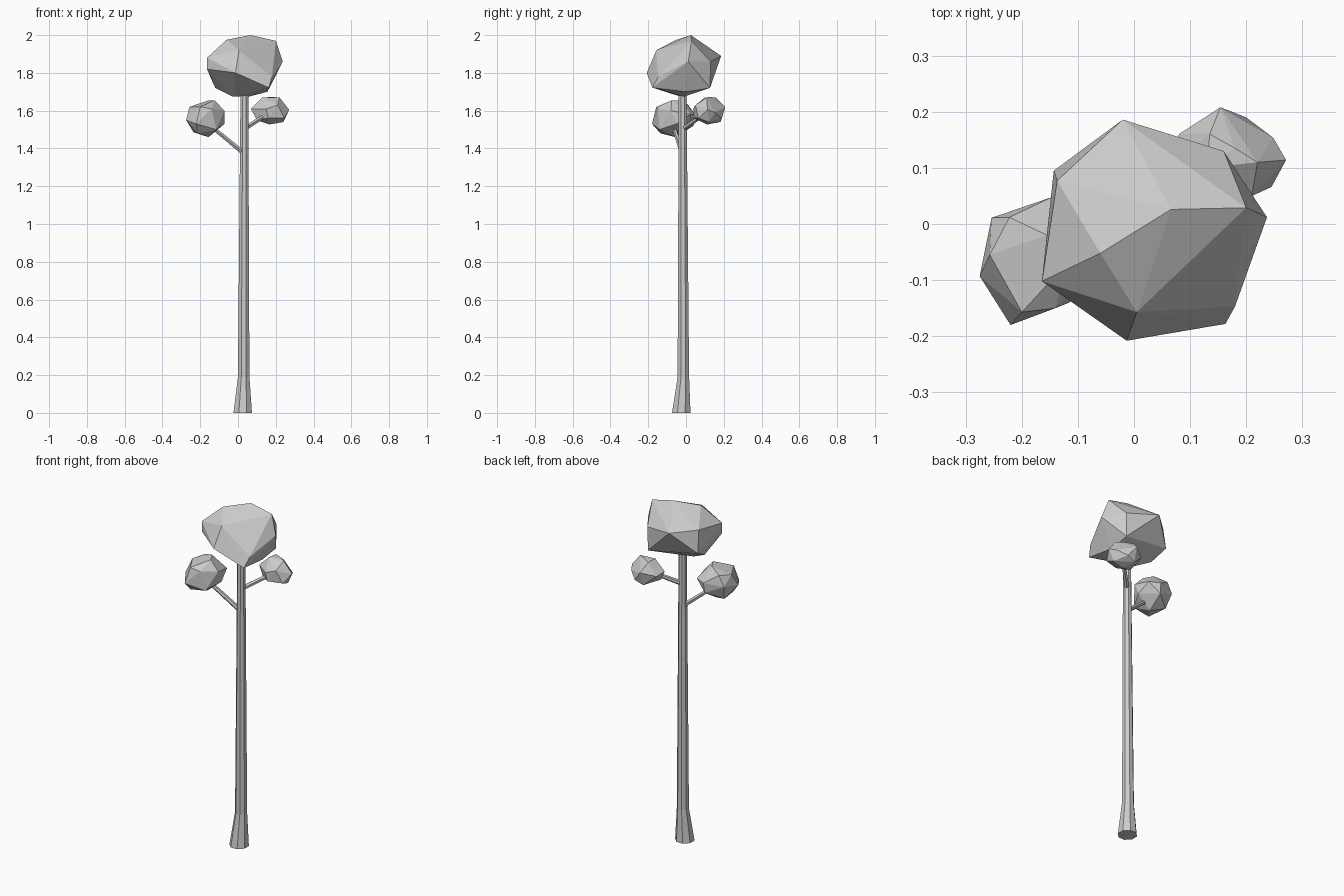
import bpy, bmesh, math
from mathutils import Vector


def finish(name, bm):
    bmesh.ops.recalc_face_normals(bm, faces=bm.faces[:])
    me = bpy.data.meshes.new(name)
    bm.to_mesh(me)
    bm.free()
    ob = bpy.data.objects.new(name, me)
    bpy.context.collection.objects.link(ob)
    return ob


def tube(name, stations, sides, upright=False):
    """Tapered faceted tube through (x, y, z, radius) stations."""
    bm = bmesh.new()
    axis = Vector(stations[-1][:3]) - Vector(stations[0][:3])
    if upright:
        axis = Vector((0, 0, 1))
    u = axis.cross(Vector((0, 1, 0))).normalized()
    v = axis.cross(u).normalized()
    rings = []
    for x, y, z, r in stations:
        ring = []
        for i in range(sides):
            a = 2 * math.pi * (i + 0.5) / sides
            ring.append(bm.verts.new(Vector((x, y, z)) + r * (math.cos(a) * u + math.sin(a) * v)))
        rings.append(ring)
    for lo, hi in zip(rings, rings[1:]):
        for i in range(sides):
            j = (i + 1) % sides
            bm.faces.new((lo[i], lo[j], hi[j], hi[i]))
    bm.faces.new(rings[0])
    bm.faces.new(rings[-1])
    return finish(name, bm)


def clump(name, points):
    """Faceted leaf mass: convex hull of a few key corners."""
    bm = bmesh.new()
    for p in points:
        bm.verts.new(p)
    res = bmesh.ops.convex_hull(bm, input=bm.verts[:])
    loose = [v for v in bm.verts if not v.link_faces]
    bmesh.ops.delete(bm, geom=loose, context='VERTS')
    return finish(name, bm)


# Trunk with flared foot
tube("trunk", [(0.025, -0.025, 0, 0.053), (0.03, -0.014, 0.19, 0.033),
               (0.034, -0.018, 1.75, 0.022)], 8, upright=True)

# Side branches
tube("left_branch", [(0.025, -0.02, 1.38, 0.014), (-0.14, -0.065, 1.515, 0.011)], 6)
tube("right_branch", [(0.035, -0.015, 1.505, 0.014), (0.16, 0.1, 1.585, 0.011)], 6)

# Main crown
clump("crown", [
    (-0.02, 0.186, 1.89), (0.16, 0.13, 1.86), (0.158, 0.127, 1.72),
    (-0.143, 0.095, 1.77), (-0.137, 0.077, 1.90), (0.066, 0.026, 2.0),
    (0.20, 0.029, 1.97), (0.237, 0.012, 1.86), (0.18, -0.147, 1.78),
    (0.163, -0.178, 1.722), (-0.013, -0.208, 1.80), (0.005, -0.157, 1.92),
    (-0.164, -0.102, 1.88), (-0.164, -0.1, 1.82), (-0.06, -0.052, 1.975),
    (-0.12, 0.0, 1.72), (-0.03, -0.03, 1.675), (0.06, -0.01, 1.675),
    (0.156, 0.0, 1.70)])

# Left leaf clump
clump("left_clump", [
    (-0.22, -0.18, 1.53), (-0.2, -0.157, 1.62), (-0.14, -0.15, 1.61),
    (-0.115, -0.14, 1.50), (-0.275, -0.093, 1.55), (-0.257, -0.055, 1.62),
    (-0.222, 0.012, 1.63), (-0.254, 0.011, 1.57), (-0.124, -0.075, 1.655),
    (-0.155, -0.02, 1.655), (-0.146, 0.048, 1.58), (-0.15, 0.04, 1.52),
    (-0.072, -0.08, 1.60), (-0.072, -0.05, 1.53), (-0.085, 0.02, 1.58),
    (-0.156, -0.055, 1.46), (-0.235, -0.02, 1.485), (-0.215, -0.135, 1.48)])

# Right leaf clump
clump("right_clump", [
    (0.154, 0.208, 1.62), (0.20, 0.19, 1.56), (0.248, 0.154, 1.59),
    (0.271, 0.114, 1.605), (0.245, 0.066, 1.56), (0.21, 0.05, 1.63),
    (0.08, 0.16, 1.60), (0.135, 0.16, 1.668), (0.18, 0.135, 1.672),
    (0.22, 0.11, 1.67), (0.13, 0.10, 1.67), (0.068, 0.10, 1.61),
    (0.15, 0.038, 1.61), (0.16, 0.042, 1.56), (0.167, 0.112, 1.527),
    (0.15, 0.183, 1.54), (0.10, 0.09, 1.55), (0.24, 0.12, 1.54)])
